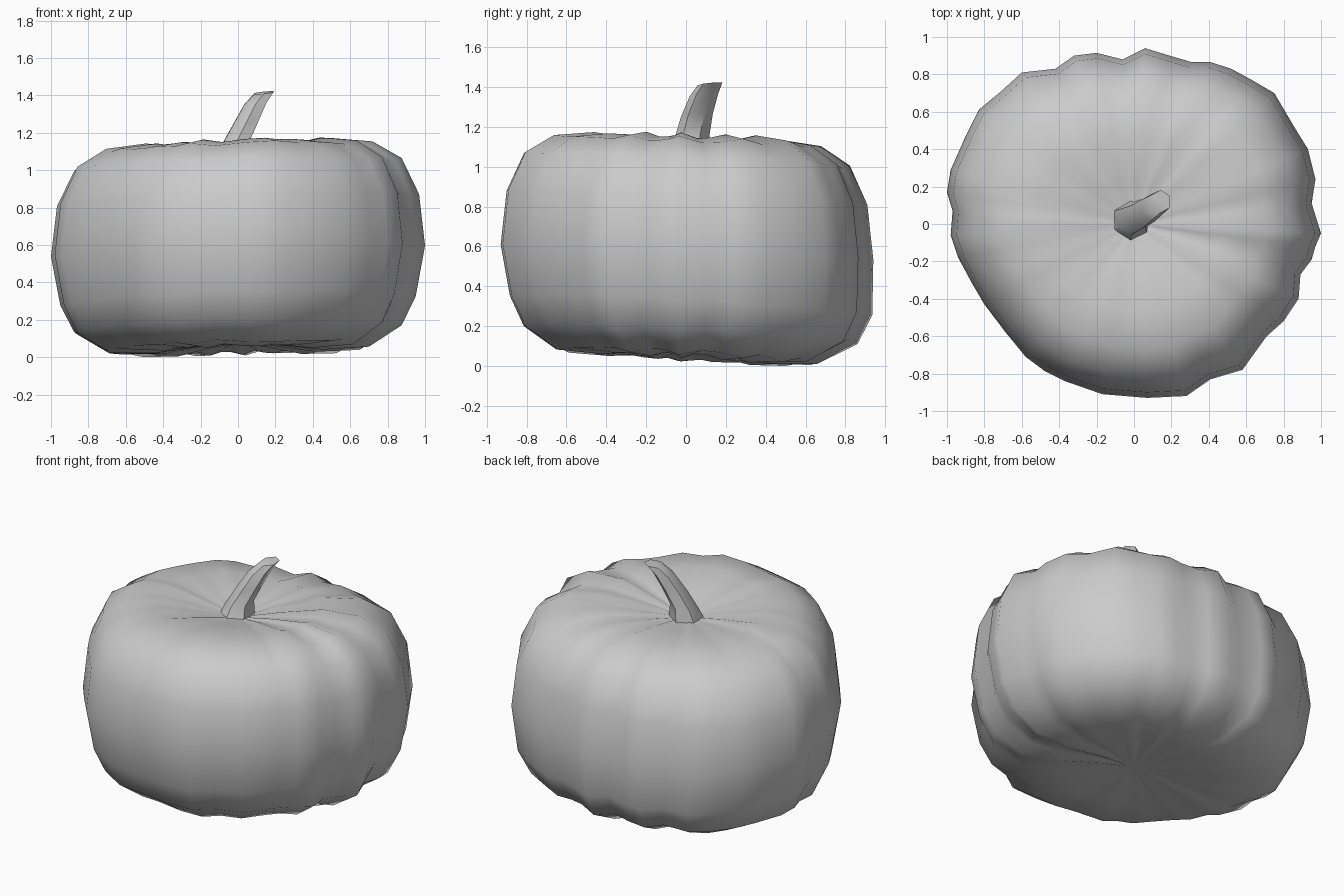
import bpy, bmesh, math
from mathutils import Vector

if "Cube" in bpy.data.objects:
    bpy.data.objects.remove(bpy.data.objects["Cube"])

# widest outline of the body seen from above, with its ribs
OUTLINE = [(1.0, -.05), (.95, .11), (.97, .24), (.93, .40), (.85, .53), (.75, .70),
           (.63, .77), (.52, .83), (.41, .865), (.31, .865), (.19, .90), (.06, .94),
           (-.06, .88), (-.20, .915), (-.32, .90), (-.42, .83), (-.60, .81), (-.71, .71),
           (-.83, .61), (-.90, .47), (-.98, .29), (-1.0, .17), (-.97, .07), (-.98, -.06),
           (-.94, -.18), (-.87, -.31), (-.80, -.43), (-.69, -.575), (-.58, -.71),
           (-.48, -.785), (-.37, -.84), (-.17, -.91), (.07, -.93), (.28, -.92), (.41, -.83),
           (.58, -.78), (.71, -.60), (.80, -.52), (.88, -.40), (.89, -.27), (.95, -.19),
           (.97, -.12)]
# vertical profile: radius fraction, height
PROFILE = [(.2, .075), (.45, .05), (.70, .06), (.875, .165), (.95, .31), (1.0, .57),
           (.968, .84), (.875, 1.03), (.72, 1.12), (.5, 1.145), (.25, 1.11), (.11, 1.085)]


def skin(name, rings, low, high, angle):
    """Join closed rings of points with quads and close both ends with fans."""
    bm = bmesh.new()
    rows = [[bm.verts.new(p) for p in ring] for ring in rings]
    n = len(rows[0])
    for a, b in zip(rows, rows[1:]):
        for i in range(n):
            j = (i + 1) % n
            bm.faces.new((a[i], a[j], b[j], b[i]))
    for row, tip in ((rows[0], low), (rows[-1], high)):
        v = bm.verts.new(tip)
        for i in range(n):
            bm.faces.new((row[i], row[(i + 1) % n], v))
    bmesh.ops.recalc_face_normals(bm, faces=bm.faces)
    me = bpy.data.meshes.new(name)
    bm.to_mesh(me)
    bm.free()
    ob = bpy.data.objects.new(name, me)
    bpy.context.collection.objects.link(ob)
    bpy.context.view_layer.objects.active = ob
    ob.select_set(True)
    bpy.ops.object.shade_smooth_by_angle(angle=math.radians(angle))
    ob.select_set(False)
    return ob


# ribbed body: ribs rise on top and hang down below, whole body leans slightly
radius = [math.hypot(*p) for p in OUTLINE]
N = len(OUTLINE)
rib = [radius[i] - sum(radius[(i + k) % N] for k in range(-3, 4)) / 7 for i in range(N)]
rings = []
for f, z in PROFILE:
    flat = max(0, 1 - f) ** .5 * f * 2
    side = 1 if z > .57 else -1
    tilt = .04 if z > .5 else .05
    ring = []
    for i, (x, y) in enumerate(OUTLINE):
        # the back bulges lower than the front
        g = f * (1 + .05 * max(0, y)) if .1 < z < .5 else f
        wave = rib[i] * .4 + .014 * math.cos(16 * math.atan2(y, x))
        ring.append((x * f, y * g, z + side * flat * wave - tilt * y * f + .025 * x * f))
    rings.append(ring)
body = skin("pumpkin_body", rings, (0, 0, .08), (0, 0, 1.075), 70)
lowest = min(v.co.z for v in body.data.vertices)
for v in body.data.vertices:
    v.co.z -= lowest * max(0, 1 - v.co.z / .5)

# leaning six-sided stem with a slanted cut
STEM = [(-.02, .01, 1.06, .115), (-.01, .03, 1.15, .088), (.045, .055, 1.26, .08),
        (.095, .09, 1.36, .072), (.14, .12, 1.415, .062)]
stem_rings = []
for cx, cy, cz, r in STEM:
    ring = []
    for k in range(6):
        a = math.radians(60 * k + 28)
        dx, dy = r * math.cos(a), r * math.sin(a)
        ring.append(Vector((cx + dx * .95, cy + dy, cz + (dx + dy) * .1)))
    stem_rings.append(ring)
skin("stem", stem_rings, (-.01, 0, 1.03), (.14, .12, 1.415), 50)
